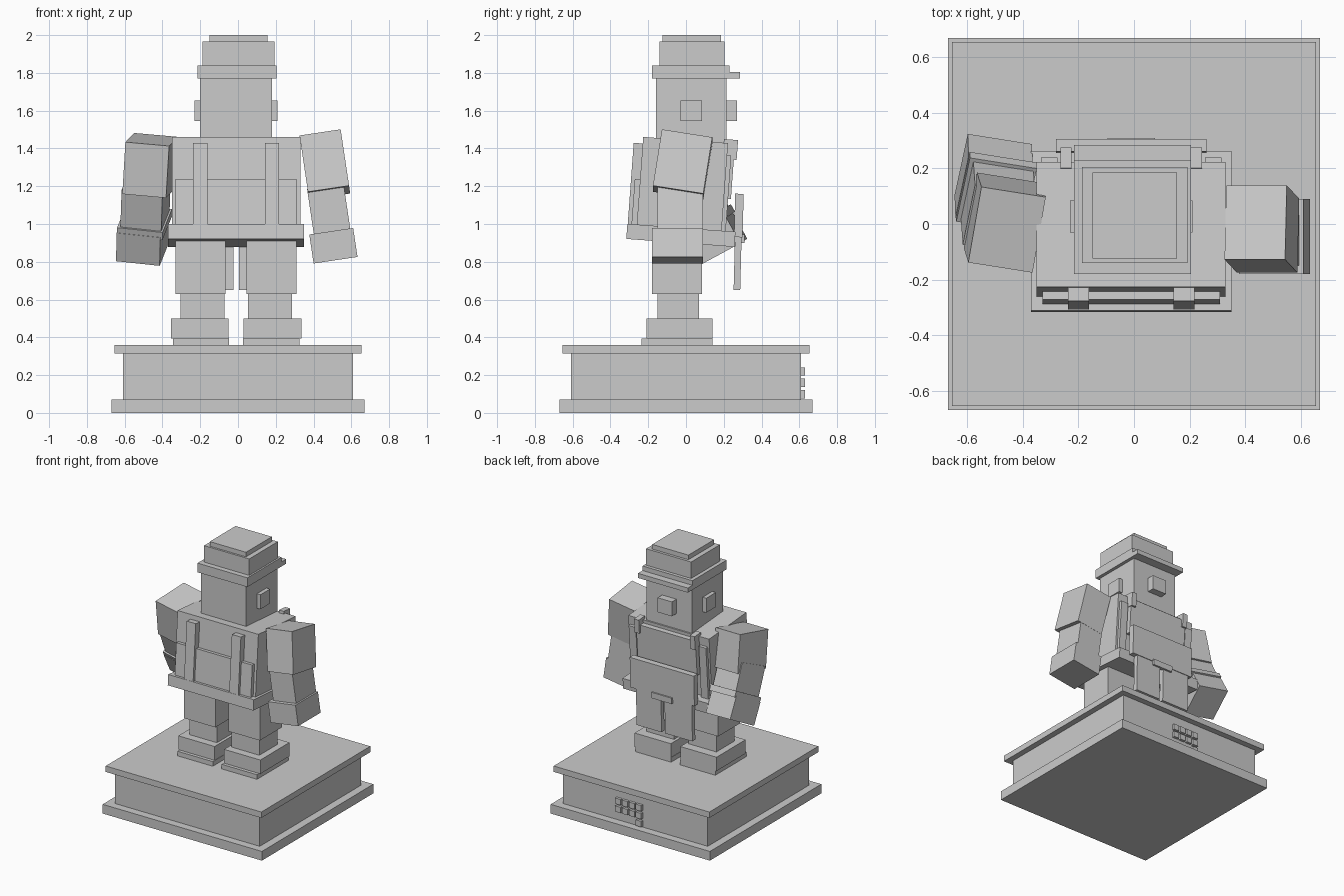
import bpy, math
from mathutils import Matrix, Vector, Euler

if "Cube" in bpy.data.objects:
    bpy.data.objects.remove(bpy.data.objects["Cube"])

stone = bpy.data.materials.new("plain_grey")
stone.diffuse_color = (0.6, 0.6, 0.6, 1)
stone.use_nodes = True
stone.node_tree.nodes["Principled BSDF"].inputs["Base Color"].default_value = stone.diffuse_color

FACES = [(0, 1, 3, 2), (4, 6, 7, 5), (0, 4, 5, 1), (2, 3, 7, 6), (0, 2, 6, 4), (1, 5, 7, 3)]


def block(name, x, y, z, frame=Matrix()):
    """Box from three (min, max) ranges, placed in an optional frame."""
    me = bpy.data.meshes.new(name)
    me.from_pydata([frame @ Vector((a, b, c)) for a in x for b in y for c in z], [], FACES)
    me.materials.append(stone)
    ob = bpy.data.objects.new(name, me)
    bpy.context.collection.objects.link(ob)
    return ob


def limb(name, centre, size, angles):
    """Box from centre, size and rotation in degrees."""
    frame = Matrix.Translation(centre) @ Euler([math.radians(a) for a in angles]).to_matrix().to_4x4()
    return block(name, *[(-s / 2, s / 2) for s in size], frame)


# Plinth with base and top mouldings
for name, r, z in (("plinth_base", .67, (0, .07)), ("plinth_body", .61, (.07, .315)),
                   ("plinth_top", .655, (.315, .36))):
    block(name, (-r, r), (-r, r), z)

# Small studs on the plinth
for row, cols in enumerate(((0, 1, 2, 3), (0, 1, 2, 3), (3,))):
    for c in cols:
        x, z = .11 - c * .058, .197 - row * .06
        block("plinth_stud", (x, x + .046), (.60, .63), (z, z + .044))

# Legs and boots
C = -.01
for side, s in (("left", -1), ("right", 1)):
    def leg(name, a, b, y, z):
        block(side + name, sorted((C + s * a, C + s * b)), y, z)
    leg("_thigh", .055, .32, (-.18, .085), (.63, .93))
    leg("_shin", .062, .295, (-.15, .07), (.49, .64))
    leg("_boot", .04, .345, (-.21, .14), (.395, .50))
    leg("_sole", .037, .335, (-.235, .14), (.36, .395))

# Torso leaning slightly forward
lean = Matrix.Translation((C, -.03, .90)) @ Matrix.Rotation(math.radians(-4.2), 4, 'X')
block("belt", (-.36, .36), (-.287, .287), (0, .08), lean)
block("torso", (-.34, .34), (-.237, .213), (.08, .545), lean)
block("back_panel", (-.32, .32), (-.265, -.237), (.08, .32), lean)
block("chest_panel", (-.25, .25), (.21, .25), (.25, .52), lean)
for side, s in (("left", -1), ("right", 1)):
    def part(name, a, b, y, z):
        block(side + name, sorted((s * a, s * b)), y, z, lean)
    part("_back_strap", .152, .228, (-.285, -.237), (.08, .51))
    part("_front_strap", .215, .255, (.19, .265), (.46, .565))
    part("_jacket_edge", .265, .325, (.20, .235), (.08, .48))

# Apron, buckle and split tails
hang = Matrix.Translation((C, .265, 0)) @ Matrix.Rotation(math.radians(-1.5), 4, 'X')
block("apron", (-.27, .27), (-.035, .01), (.93, 1.16), hang)
block("apron_buckle", (-.085, .085), (-.01, .02), (.90, .945), hang)
block("left_apron_tail", (-.245, -.015), (-.03, .005), (.65, .94), hang)
block("right_apron_tail", (.015, .225), (-.03, .005), (.65, .94), hang)

# Head with nose, ears and cap
block("head", (-.20, .18), (-.16, .215), (1.43, 1.77))
block("nose", (-.07, .05), (.21, .27), (1.545, 1.655))
block("left_ear", (-.23, -.19), (-.03, .085), (1.545, 1.655))
block("right_ear", (.17, .21), (-.03, .085), (1.545, 1.655))
block("cap_band", (-.215, .205), (-.18, .23), (1.77, 1.84))
block("cap_visor", (-.215, .205), (.22, .285), (1.77, 1.805))
block("cap_crown", (-.187, .192), (-.14, .205), (1.84, 1.965))
block("cap_top", (-.15, .155), (-.125, .185), (1.965, 2.0))

# Straight arm
limb("right_upper_arm", (.46, -.018, 1.315), (.22, .27, .305), (-9, -8.5, 0))
limb("right_forearm", (.48, -.03, 1.08), (.195, .24, .24), (0, -8.5, 0))
limb("right_hand", (.505, -.045, .885), (.235, .27, .155), (0, -8.5, 0))

# Bent arm reaching forward
limb("left_upper_arm", (-.465, .005, 1.31), (.235, .28, .28), (10, 5, -9))
limb("left_forearm", (-.49, .07, 1.10), (.22, .24, .26), (24, 6, -9))
limb("left_cuff", (-.495, .115, 1.01), (.245, .265, .045), (28, 6, -9))
limb("left_hand", (-.505, .155, .925), (.235, .255, .17), (28, 6, -9))
